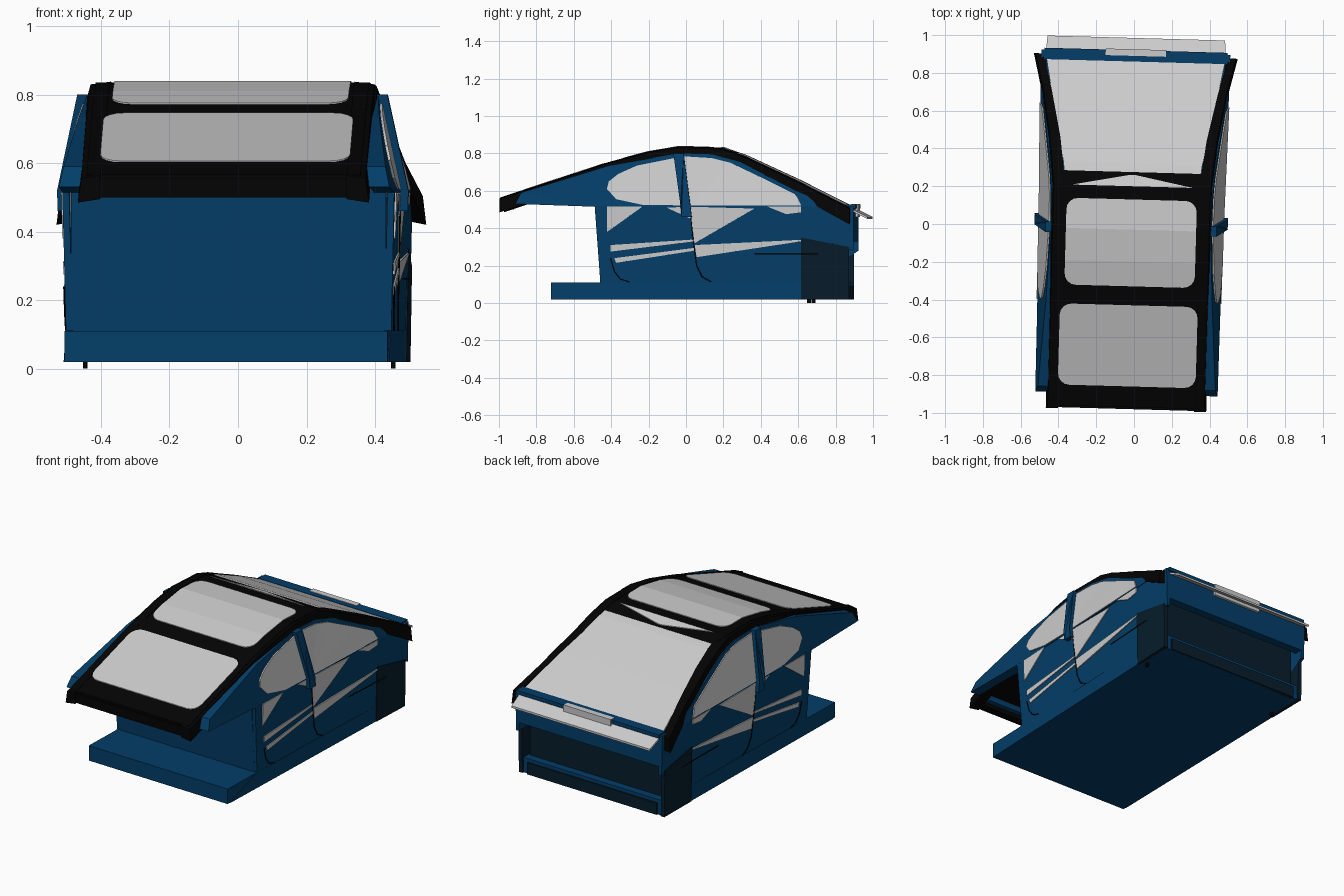
import bpy, bmesh, math
from mathutils import Matrix

if "Cube" in bpy.data.objects:
    bpy.data.objects.remove(bpy.data.objects["Cube"])

# whole model sits very slightly yawed
YAW = Matrix.Translation((-0.015, 0, 0)) @ Matrix.Rotation(math.radians(-1.6), 4, 'Z')


def material(name, rgb):
    m = bpy.data.materials.new(name)
    m.diffuse_color = (*rgb, 1)
    m.use_nodes = True
    m.node_tree.nodes["Principled BSDF"].inputs["Base Color"].default_value = m.diffuse_color
    return m


BLUE = material("blue_paint", (0.001, 0.048, 0.14))
DARK = material("dark_blue", (0.002, 0.012, 0.024))
BLACK = material("black_trim", (0.001, 0.001, 0.001))


def lerp(table, t):
    if t <= table[0][0]:
        return table[0][1]
    for (a, va), (b, vb) in zip(table, table[1:]):
        if t <= b:
            return va + (vb - va) * (t - a) / (b - a)
    return table[-1][1]


# roof line seen from the side, underside of rails, rail outer and inner half widths
TOP = [(-1, .555), (-.41, .748), (-.2, .805), (-.03, .834), (.2, .827), (.32, .785), (.6, .655), (.89, .508), (1, .452)]
LOW = [(-1, .48), (-.88, .52), (-.3, .73), (-.05, .79), (.15, .785), (.3, .74), (.6, .58), (.89, .42)]
OUTER = [(-1, .415), (.2, .415), (.45, .442), (.7, .485), (.89, .53)]
INNER = [(-1, .36), (.2, .355), (.45, .387), (.7, .44), (.89, .49)]


def side_x(y, z):
    """Half width of the body side at a given place."""
    return lerp([(.11, .475), (.52, .485), (.8, .425)], z) + lerp([(.2, 0), (.8, .015)], y)


def finish(bm, name, mat):
    bmesh.ops.recalc_face_normals(bm, faces=bm.faces)
    mesh = bpy.data.meshes.new(name)
    bm.to_mesh(mesh)
    bm.free()
    ob = bpy.data.objects.new(name, mesh)
    bpy.context.collection.objects.link(ob)
    ob.matrix_world = YAW
    if mat:
        mesh.materials.append(mat)
    return ob


def add_loft(bm, rings):
    rows = [[bm.verts.new(p) for p in r] for r in rings]
    n = len(rows[0])
    for a, b in zip(rows, rows[1:]):
        for i in range(n):
            bm.faces.new((a[i], a[(i + 1) % n], b[(i + 1) % n], b[i]))
    bm.faces.new(rows[0])
    bm.faces.new(rows[-1])


def box(name, x0, x1, y0, y1, z0, z1, mat=None):
    bm = bmesh.new()
    add_loft(bm, [[(x0, y, z0), (x1, y, z0), (x1, y, z1), (x0, y, z1)] for y in (y0, y1)])
    return finish(bm, name, mat)


def roof_sheet(name, ys, half_width, lift, thick, mat=None):
    bm = bmesh.new()
    rings = []
    for y in ys:
        w, z = half_width(y), lerp(TOP, y) + lift
        rings.append([(-w, y, z), (w, y, z), (w, y, z - thick), (-w, y, z - thick)])
    add_loft(bm, rings)
    return finish(bm, name, mat)


def plate(name, pts, mat=None, out=0.0, thick=0.02):
    """Side panel from a (y, z) outline, on both sides of the body."""
    bm = bmesh.new()
    for s in (-1, 1):
        add_loft(bm, [[(s * (side_x(y, z) + d), y, z) for y, z in pts] for d in (out, -thick)])
    bmesh.ops.triangulate(bm, faces=[f for f in bm.faces if len(f.verts) > 4])
    return finish(bm, name, mat)


def rounded(y0, y1, w, r):
    def f(y):
        d = max(0, r - min(y - y0, y1 - y))
        return w - r + math.sqrt(max(0, r * r - d * d))
    return f


def stations(y0, y1, r=0.0):
    ys = {y0, y1} | {p[0] for p in TOP if y0 < p[0] < y1}
    if r:
        for k in range(1, 5):
            d = r * (1 - math.cos(k * math.pi / 8))
            ys |= {y0 + d, y1 - d}
    return sorted(ys)


# floor tub and bulkheads
box("floor_tub", -.472, .472, -.71, .875, .02, .11, BLUE)
bm = bmesh.new()
add_loft(bm, [[(-.46, y, z), (.46, y, z), (.46, y + .03, z), (-.46, y + .03, z)]
              for y, z in ((-.445, .1), (-.475, .52))])
finish(bm, "front_bulkhead", BLUE)
box("rear_bulkhead", -.46, .46, .80, .83, .1, .5, DARK)
box("rear_upper_panel", -.49, .49, .86, .91, .33, .515, BLUE)
box("rear_lower_lip", -.44, .44, .86, .885, .02, .09, DARK)
box("rear_top_strip", -.485, .485, .86, .92, .505, .527, BLUE)
box("rear_handle", -.16, .16, .89, .925, .46, .53)
for s in (-1, 1):
    box("jack_point", s * .45 - .006, s * .45 + .006, .66, .68, 0, .03, BLACK)

# body sides
plate("front_lower_side", [(-.445, .11), (.2, .11), (.2, .52), (-.475, .52)], BLUE)
plate("rear_lower_side", [(.2, .11), (.63, .11), (.63, .34), (.91, .28), (.91, .52), (.2, .52)], BLUE)
plate("rear_corner_panel", [(.63, .02), (.885, .02), (.885, .30), (.63, .35)], DARK, .004)
plate("upper_side", [(-.90, .53), (-.475, .515), (.8, .515), (.6, .60), (.3, .755), (.15, .795),
                     (-.03, .80), (-.4, .735), (-.87, .59)], BLUE, 0, .06)
plate("sill_skirt", [(-.69, .02), (.63, .02), (.63, .112), (-.445, .112)], BLUE, 0)
plate("front_window", [(-.41, .61), (-.4, .65), (-.35, .69), (-.25, .735), (-.05, .775), (0, .522),
                       (-.22, .525), (-.36, .555)], None, .007)
plate("rear_window", [(.035, .522), (-.01, .785), (.15, .775), (.25, .75), (.45, .655), (.6, .58),
                      (.63, .522)], None, .007)
plate("window_pillar", [(-.055, .80), (0, .80), (.038, .52), (.045, .46), (-.01, .46), (-.015, .52)],
      BLUE, .028)

# pale door graphics
for pts in ([(-.41, .515), (-.22, .515), (-.38, .40), (-.41, .38)],
            [(.06, .32), (.38, .505), (.03, .515), (-.09, .51), (.04, .45)],
            [(.45, .515), (.63, .515), (.63, .485), (.55, .475)],
            [(-.39, .31), (.06, .34), (.06, .33), (-.39, .275)],
            [(-.37, .24), (.06, .295), (.06, .28), (-.36, .215)],
            [(.06, .31), (.63, .338), (.63, .33), (.07, .245)]):
    plate("door_graphic", pts, None, .005)

# door seams and handle crease
for pts in ([(.04, .46), (.05, .35), (.07, .2), (.1, .14), (.15, .112)],
            [(-.39, .24), (-.37, .17), (-.34, .13), (-.29, .112)],
            [(.38, .262), (.72, .262)]):
    for s in (-1, 1):
        cu = bpy.data.curves.new("door_seam", 'CURVE')
        cu.dimensions = '3D'
        cu.bevel_depth = .0025
        cu.bevel_resolution = 1
        sp = cu.splines.new('POLY')
        sp.points.add(len(pts) - 1)
        for p, (y, z) in zip(sp.points, pts):
            p.co = (s * (side_x(y, z) + .004), y, z, 1)
        cu.materials.append(BLACK)
        ob = bpy.data.objects.new("door_seam", cu)
        bpy.context.collection.objects.link(ob)
        ob.matrix_world = YAW

# black roof frame with side rails
roof_sheet("roof_frame", stations(-.97, .275), lambda y: .4 - max(0, y - .2) * .3, .002, .03, BLACK)
bm = bmesh.new()
rail_ys = sorted({-.985} | {p[0] for p in TOP + LOW + OUTER if -1 < p[0] <= .89})
for s in (-1, 1):
    add_loft(bm, [[(s * lerp(INNER, y), y, lerp(TOP, y) + .004),
                   (s * lerp(OUTER, y), y, lerp(TOP, y) - .004),
                   (s * (lerp(OUTER, y) + .01), y, lerp(LOW, y)),
                   (s * lerp(INNER, y), y, lerp(LOW, y) + .01)] for y in rail_ys])
finish(bm, "roof_rails", BLACK)
box("front_lip", -.4, .4, -.98, -.93, .50, .555, BLACK)
box("front_under_panel", -.4, .4, -.93, -.9, .525, .56, BLUE)

# glass panels
for name, y0, y1, w in (("front_glass", -.86, -.43, .365), ("roof_glass", -.33, .13, .345)):
    roof_sheet(name, stations(y0, y1, .06), rounded(y0, y1, w, .06), .006, .012)
roof_sheet("header_glint", [.2, .26], lambda y: .32 - (y - .2) * 5.1, .006, .01)
rear_w = [(.275, .36), (.45, .39), (.7, .445), (.88, .485), (.9, .47)]
roof_sheet("rear_glass", stations(.25, .985), lambda y: lerp(rear_w, y), .001, .012)
